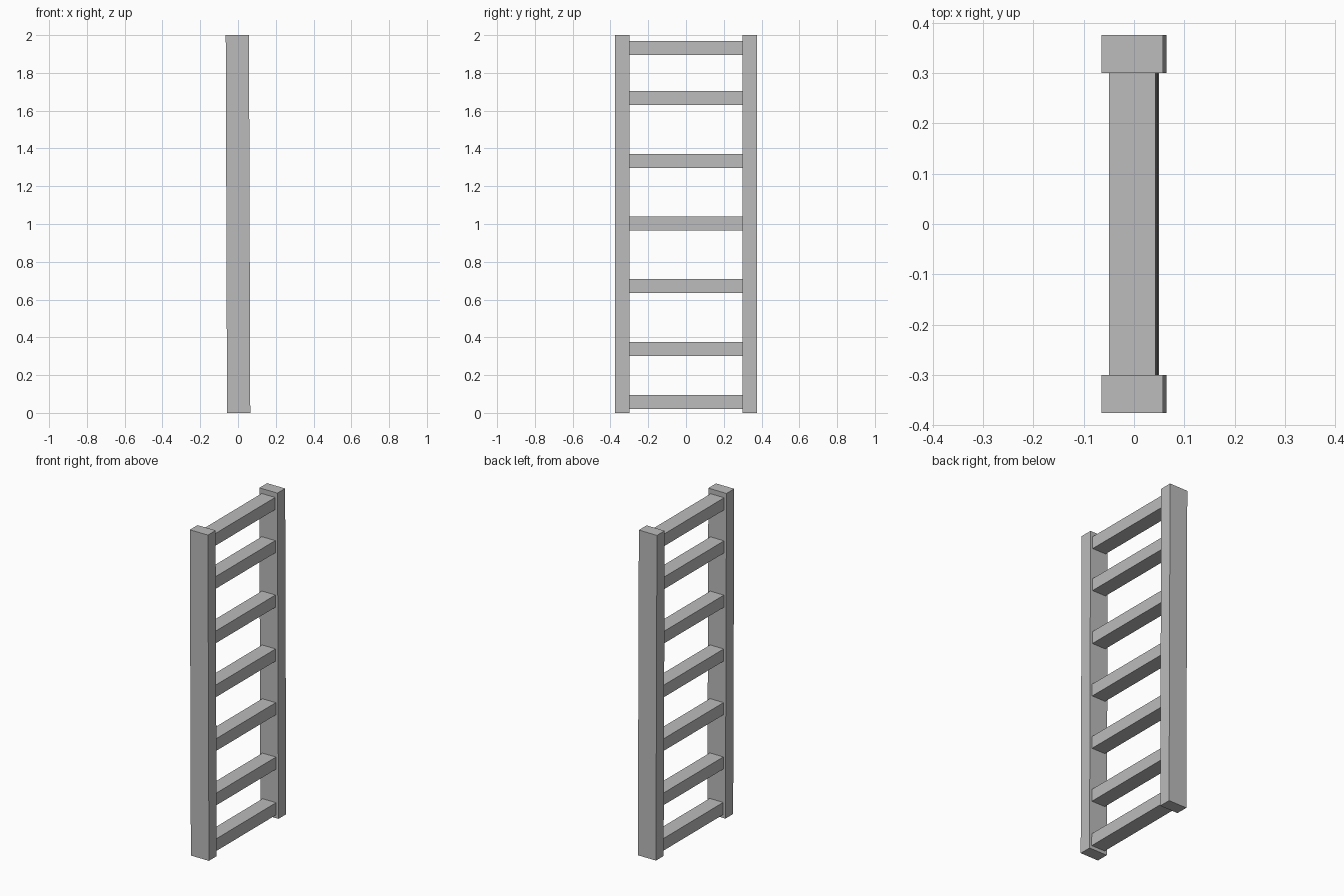
import bpy
import math

# Remove the default cube
cube = bpy.data.objects.get("Cube")
if cube:
    bpy.data.objects.remove(cube, do_unlink=True)

# Single flat grey
GREY = (0.5, 0.5, 0.5, 1.0)
grey = bpy.data.materials.new("plain_grey")
grey.use_nodes = True
grey.diffuse_color = GREY
grey.node_tree.nodes["Principled BSDF"].inputs["Base Color"].default_value = GREY

LEAN = math.radians(-0.2)  # the ladder leans very slightly sideways


def beam(name, size, y, z):
    """Box leaning with the ladder, centred on its axis at height z."""
    x = (z - 1) * math.tan(LEAN)
    bpy.ops.mesh.primitive_cube_add(size=1, location=(x, y, z), rotation=(0, LEAN, 0))
    obj = bpy.context.object
    obj.name = name
    obj.scale = size
    bpy.ops.object.transform_apply(location=False, rotation=False, scale=True)
    obj.data.materials.append(grey)
    return obj


# Upright rails
for name, side in (("front_rail", -1), ("back_rail", 1)):
    beam(name, (0.123, 0.075, 2.0), side * 0.3375, 1.0)

# Rungs between the rails
for i, z in enumerate((0.058, 0.338, 0.672, 1.002, 1.667, 1.333, 1.932)):
    beam(f"rung_{i + 1}", (0.092, 0.6, 0.075), 0, z)
beam("rung_8", (0.092, 0.6, 0.075), 0, 0.672).hide_render = True
bpy.data.objects.remove(bpy.data.objects["rung_8"], do_unlink=True)
